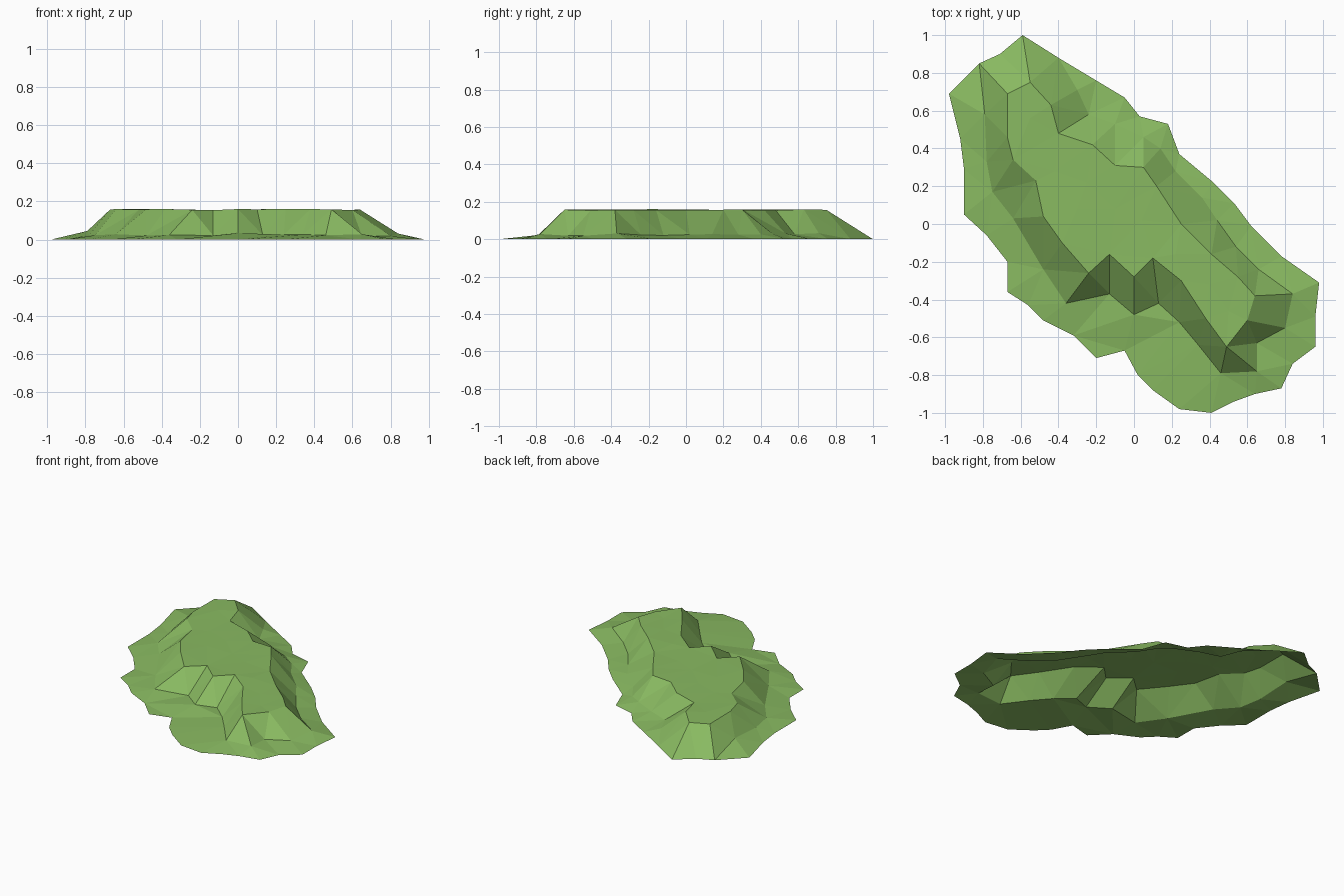
import bpy
import bmesh
import random
from mathutils import Vector
from mathutils.geometry import delaunay_2d_cdt

random.seed(4)

default_cube = bpy.data.objects.get("Cube")
if default_cube:
    bpy.data.objects.remove(default_cube, do_unlink=True)

# Plan contours in hundredths of a unit, running clockwise from the back tip
shoreline = [
    (-59, 100), (-40, 88), (-20, 76), (-5, 67), (3, 57), (18, 53), (24, 37),
    (42, 22), (53, 11), (62, -1), (78, -17), (98, -31), (96, -49), (96, -65),
    (84, -74), (78, -87), (64, -90), (53, -94), (41, -100), (24, -98),
    (10, -88), (2, -80), (-5, -67), (-20, -71), (-32, -59), (-48, -51),
    (-56, -43), (-67, -36), (-67, -20), (-78, -6), (-90, 5), (-90, 29),
    (-92, 45), (-98, 69), (-82, 85), (-71, 90)]
slope_foot = [
    (-30, 71), (-24, 58), (-10, 53), (5, 46), (14, 40), (22, 28), (36, 14),
    (44, 2), (54, -12), (66, -24), (84, -37), (80, -55), (65, -63),
    (65, -78), (46, -79), (34, -64), (24, -52), (13, -42), (0, -48),
    (-13, -37), (-36, -42), (-48, -24), (-64, 3), (-75, 17), (-78, 33),
    (-79, 58)]
plateau_rim = [
    (-67, 69), (-55, 75), (-44, 63), (-40, 48), (-22, 42), (-10, 31),
    (5, 30), (12, 20), (25, 0), (41, -16), (55, -28), (64, -38), (60, -51),
    (49, -65), (38, -50), (25, -30), (10, -18), (0, -28), (-13, -16),
    (-24, -26), (-38, -10), (-48, 4), (-52, 23), (-64, 34), (-67, 46)]

# Inner plateau points that break the flat top into facets
plateau_middle = [(-55, 56), (-42, 28), (-25, 22), (-30, 8), (-10, 8),
                  (4, 2), (22, -16), (40, -32), (50, -46)]

plan_points = []
heights = []
contour_edges = []


def add_contour(points, height, jitter=0.0, closed=False, linked=True):
    """Add a contour at one height, keeping its lines as mesh edges."""
    start = len(plan_points)
    count = len(points)
    for x, y in points:
        plan_points.append(Vector((x, y)) / 100)
        heights.append(height + random.uniform(-jitter, jitter))
    if linked:
        for i in range(count if closed else count - 1):
            contour_edges.append((start + i, start + (i + 1) % count))


add_contour(shoreline, 0.0, closed=True)
add_contour(slope_foot, 0.026, jitter=0.008)
heights[-1] = 0.045
add_contour(plateau_rim, 0.157, jitter=0.003, closed=True)
add_contour(plateau_middle, 0.157, jitter=0.004, linked=False)

# Triangulate the plan inside the shoreline, then lift it to its heights
verts, edges, faces, vert_source, edge_source, face_source = delaunay_2d_cdt(
    plan_points, contour_edges, [], 1, 0.0001)

bm = bmesh.new()
mesh_verts = []
for position, source in zip(verts, vert_source):
    height = heights[source[0]] if source else 0.0
    mesh_verts.append(bm.verts.new((position.x, position.y, height)))
for face in faces:
    bm.faces.new([mesh_verts[i] for i in face])

# The underside is open, so every facet must look upward
bm.normal_update()
for face in bm.faces:
    face.smooth = False
    if face.normal.z < 0:
        face.normal_flip()

mesh = bpy.data.meshes.new("grassy_mound")
bm.to_mesh(mesh)
bm.free()

# Grass colour
grass = bpy.data.materials.new("grass_green")
grass.use_nodes = True
grass_colour = (0.25, 0.49, 0.12, 1.0)
grass.diffuse_color = grass_colour
shader = grass.node_tree.nodes["Principled BSDF"]
shader.inputs["Base Color"].default_value = grass_colour
shader.inputs["Roughness"].default_value = 0.9
mesh.materials.append(grass)

mound = bpy.data.objects.new("grassy_mound", mesh)
bpy.context.scene.collection.objects.link(mound)
